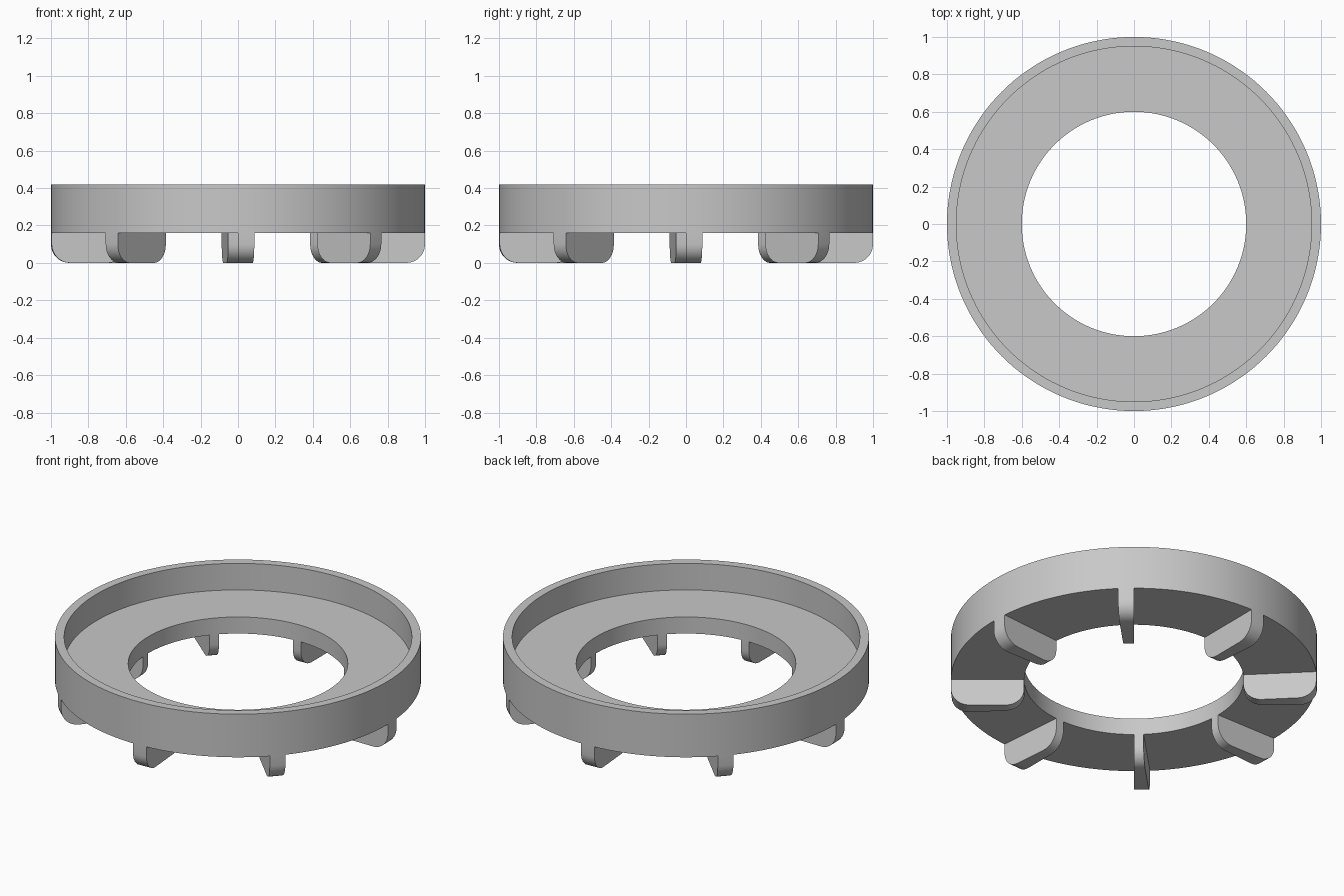
import bpy
import bmesh
from math import cos, sin, radians, pi

cube = bpy.data.objects.get("Cube")
if cube:
    bpy.data.objects.remove(cube, do_unlink=True)

OUTER, LIP, HOLE = 1.0, 0.95, 0.6        # radii
TOP, FLOOR, BASE = 0.42, 0.26, 0.16      # heights
STEP = 2.5                               # degrees per segment
FIN_ANGLE, FIN_COUNT, FIN_ROUND = 5, 8, 0.1

grey = bpy.data.materials.new("light grey")
grey.use_nodes = True
colour = (0.58, 0.58, 0.58, 1)
grey.diffuse_color = colour
bsdf = grey.node_tree.nodes["Principled BSDF"]
bsdf.inputs["Base Color"].default_value = colour
bsdf.inputs["Roughness"].default_value = 0.6


def sweep(name, profile, start, angle):
    """Sweep a closed (radius, height) profile around z; cap it unless full."""
    full = angle == 360
    steps = round(angle / STEP)
    bm = bmesh.new()
    sections = []
    for i in range(steps if full else steps + 1):
        a = radians(start + i * STEP)
        sections.append([bm.verts.new((r * cos(a), r * sin(a), z)) for r, z in profile])
    n = len(profile)
    for i in range(steps):
        s, t = sections[i], sections[(i + 1) % len(sections)]
        for j in range(n):
            k = (j + 1) % n
            bm.faces.new((s[j], t[j], t[k], s[k]))
    if not full:
        bm.faces.new(sections[0])
        bm.faces.new(sections[-1][::-1])
    bmesh.ops.recalc_face_normals(bm, faces=bm.faces)
    mesh = bpy.data.meshes.new(name)
    bm.to_mesh(mesh)
    bm.free()
    mesh.materials.append(grey)
    obj = bpy.data.objects.new(name, mesh)
    bpy.context.collection.objects.link(obj)
    bpy.ops.object.select_all(action="DESELECT")
    obj.select_set(True)
    bpy.context.view_layer.objects.active = obj
    bpy.ops.object.shade_smooth_by_angle(angle=radians(30))
    return obj


def corner(r, start):
    """Quarter-circle rounding of a lower fin corner."""
    angles = [start + pi / 2 * i / 8 for i in range(9)]
    return [(r + FIN_ROUND * cos(a), FIN_ROUND + FIN_ROUND * sin(a)) for a in angles]


# Ring tray with a raised outer lip and a wide central hole
sweep("ring_tray", [(HOLE, BASE), (OUTER, BASE), (OUTER, TOP),
                    (LIP, TOP), (LIP, FLOOR), (HOLE, FLOOR)], 0, 360)

# Wedge-shaped feet with rounded lower corners
foot_profile = ([(HOLE, BASE)] + corner(HOLE + FIN_ROUND, pi)
                + corner(OUTER - FIN_ROUND, 1.5 * pi) + [(OUTER, BASE)])
for i in range(FIN_COUNT):
    sweep(f"foot_{i + 1}", foot_profile, i * 360 / FIN_COUNT, FIN_ANGLE)
